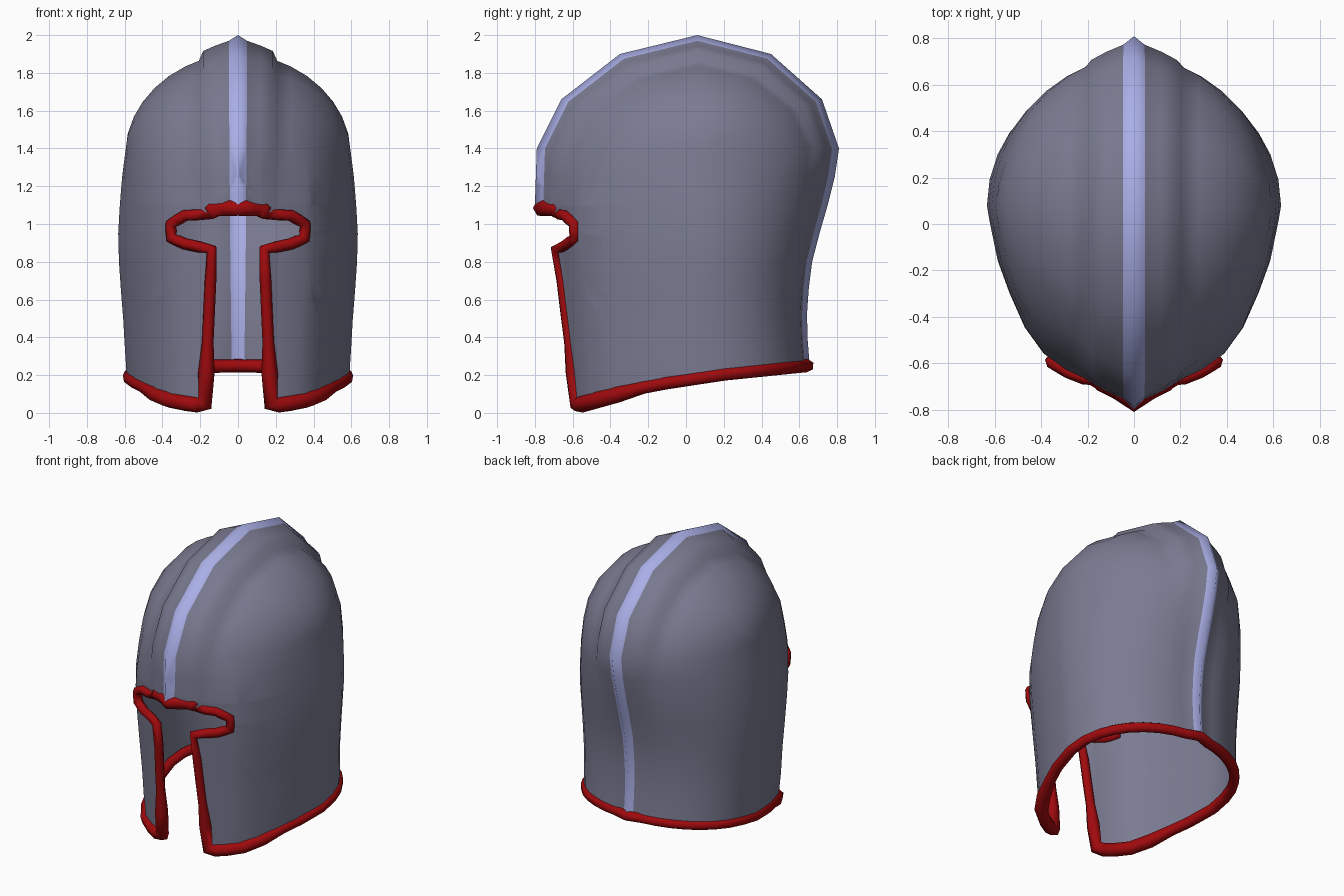
import bpy, bmesh, math
from mathutils import Vector

if "Cube" in bpy.data.objects:
    bpy.data.objects.remove(bpy.data.objects["Cube"])

YC = 0.08          # depth of the widest section
DOME_Z = 1.40      # height where walls become dome


def lerp(table, v):
    """Piecewise linear lookup in (key, value) pairs."""
    if v <= table[0][0]:
        return table[0][1]
    for (a, fa), (b, fb) in zip(table, table[1:]):
        if v <= b:
            return fa + (fb - fa) * (v - a) / (b - a)
    return table[-1][1]


def material(name, rgb):
    m = bpy.data.materials.new(name)
    m.diffuse_color = (*rgb, 1)
    m.use_nodes = True
    m.node_tree.nodes["Principled BSDF"].inputs["Base Color"].default_value = m.diffuse_color
    return m


steel = material("steel grey", (0.20, 0.20, 0.29))
pale = material("pale blue steel", (0.40, 0.43, 0.80))
red = material("dark red", (0.35, 0.003, 0.004))

# Profiles: half width, front and back centre line, bottom edge, centre ridge
WIDTH = [(0.12, 0.58), (0.25, 0.597), (0.4, 0.60), (0.65, 0.62), (0.9, 0.637), (1.2, 0.62), (1.4, 0.594)]
FRONT = [(0, -0.69), (0.88, -0.775), (1.1, -0.80), (1.4, -0.79)]
BACK = [(0.25, 0.655), (0.35, 0.645), (0.55, 0.64), (0.77, 0.66), (1.0, 0.72), (1.2, 0.78), (1.4, 0.81)]
HEM = [(-0.60, 0.035), (-0.2, 0.145), (0.2, 0.205), (0.65, 0.25)]
RIDGE = [(0, 1), (0.08, 0.95), (0.25, 0.89), (0.31, 0.86)]
CREST = [(0.3, 0.72), (1.1, 0.85), (1.4, 0.95)]
DOME = [(-0.66, 1.66), (-0.35, 1.90), (0.06, 2.0), (0.45, 1.90), (0.72, 1.66)]
FULL = [(0.3, 0.96), (0.9, 0.95), (1.4, 0.88), (1.95, 0.83)]
CHEEK = [(0, 0.89), (0.23, 0.87), (0.4, 0.84), (0.56, 0.775), (0.675, 0.70),
         (0.78, 0.56), (0.9, 0.34), (0.95, 0.22), (1, 0)]


def reach(t, z, back):
    """Fraction of the centre line depth at sideways fraction t."""
    k = min(1, max(0, (DOME_Z - z) / 1.1))
    c = math.sqrt(max(0, 1 - t * t))
    base = lerp(FULL, max(z, 0 if back else DOME_Z)) * c ** (1.1 - 0.23 * k)
    if not back:
        m = min(1, 3 * k)
        base = base * (1 - m) + lerp(CHEEK, t) * m
    return max(base, lerp(RIDGE, t)) if t < 0.32 else base


def wall_point(t, z, back):
    a = abs(t)
    y = YC + (lerp(BACK if back else FRONT, z) - YC) * reach(a, z, back)
    narrow = lerp(CREST, z) if a <= 0.0801 else 1
    return Vector((lerp(WIDTH, z) * t * narrow, y, z))


def lifted(t, z, back):
    """Wall point with the lower rows raised to the sloping hem."""
    if z < 0.8:
        p = wall_point(t, z, back)
        for _ in range(2):
            p = wall_point(t, z + lerp(HEM, p.y) * (1 - z / 0.8), back)
        return p
    return wall_point(t, z, back)


def dome_point(t, y, z):
    f = reach(abs(t), z, True)
    return Vector((lerp(WIDTH, DOME_Z) * t, YC + (y - YC) * f, DOME_Z + (z - DOME_Z) * f))


def front_at(x, z):
    return wall_point(x / lerp(WIDTH, z), z, False)


# Face opening outline: brow, eye, cheek slit (right half, then mirrored)
EYE = [(0, 1.085), (0.13, 1.08), (0.15, 1.052), (0.28, 1.045), (0.355, 1.0), (0.352, 0.925),
       (0.28, 0.895), (0.14, 0.865)]
JAW = (0.178, 0.05)
half = EYE + [(0.182, -0.2)]
opening = half + [(-x, z) for x, z in reversed(half[1:])]


def inside(x, z):
    hit = False
    for (x1, z1), (x2, z2) in zip(opening, opening[1:] + opening[:1]):
        if (z1 > z) != (z2 > z) and x < x1 + (x2 - x1) * (z - z1) / (z2 - z1):
            hit = not hit
    return hit


# Helmet shell: rows run from the front hem over the top to the back hem
side = [0.08, 0.2, 0.31, 0.35] + [math.sin(math.radians(a)) for a in (28, 38, 48, 58, 68, 79, 90)]
cols = [-t for t in reversed(side)] + [0] + side
levels = [0, 0.2, 0.4, 0.6, 0.8, 0.95, 1.1, 1.25, 1.4]
bm = bmesh.new()
rows = [[lifted(t, z, False) for t in cols] for z in levels]
rows += [[dome_point(t, y, z) for t in cols] for y, z in DOME]
rows += [[lifted(t, z, True) for t in cols] for z in reversed(levels)]
grid = [[bm.verts.new(p) for p in row] for row in rows]
mid = len(side)
for r0, r1 in zip(grid, grid[1:]):
    for i in range(len(cols) - 1):
        f = bm.faces.new((r0[i], r0[i + 1], r1[i + 1], r1[i]))
        f.material_index = 1 if i in (mid - 1, mid) else 0
bmesh.ops.remove_doubles(bm, verts=bm.verts, dist=0.0005)

# Cut the opening along its outline and remove the faces within it
for (x1, z1), (x2, z2) in zip(opening, opening[1:] + opening[:1]):
    faces = []
    for f in bm.faces:
        c = f.calc_center_median()
        if c.y < -0.3 and c.z < 1.25 and abs(c.x) < 0.5:
            faces.append(f)
    geom = faces + list({e for f in faces for e in f.edges}) + list({v for f in faces for v in f.verts})
    bmesh.ops.bisect_plane(bm, geom=geom, dist=0.0001, plane_co=(x1, 0, z1),
                           plane_no=Vector((z2 - z1, 0, x1 - x2)).normalized())
gone = []
for f in bm.faces:
    c = f.calc_center_median()
    if c.y < -0.3 and inside(c.x, c.z):
        gone.append(f)
bmesh.ops.delete(bm, geom=gone, context='FACES')
bmesh.ops.recalc_face_normals(bm, faces=bm.faces)
me = bpy.data.meshes.new("helmet_shell")
bm.to_mesh(me)
bm.free()
shell = bpy.data.objects.new("helmet_shell", me)
bpy.context.collection.objects.link(shell)
me.materials.append(steel)
me.materials.append(pale)

# Red trim: one closed tube round the opening and along the hem
path = []
corners = EYE + [JAW]
for (x1, z1), (x2, z2) in zip(corners, corners[1:]):
    n = 5 if z1 - z2 > 0.5 else 2
    path += [front_at(x1 + (x2 - x1) * i / n, z1 + (z2 - z1) * i / n) for i in range(n)]
path.append(front_at(*JAW))
path += [lifted(math.sin(math.radians(a)), 0, False) for a in (23, 30, 40, 50, 60, 70, 80, 90)]
path += [lifted(math.sin(math.radians(a)), 0, True) for a in (79, 68, 58, 48, 38, 28, 18, 9, 0)]
for p in path:
    if p.z > 1.05 and p.x < 0.2:     # keep the brow tucked behind the ridge
        p.y += 0.035
    elif p.z < 0.86:                 # set slit and hem slightly into the shell
        d = Vector((p.x, p.y - YC, 0)).normalized() * 0.012
        p -= d
path += [Vector((-p.x, p.y, p.z)) for p in reversed(path[1:-1])]
cu = bpy.data.curves.new("edge_trim", 'CURVE')
cu.dimensions = '3D'
cu.bevel_depth = 0.035
cu.bevel_resolution = 1
sp = cu.splines.new('POLY')
sp.points.add(len(path) - 1)
for q, p in zip(sp.points, path):
    q.co = (*p, 1)
    q.radius = 1.35 if p.z > 1.06 else 0.88 if p.z > 0.3 else 1.25 if p.y < -0.3 else 1
sp.use_cyclic_u = True
cu.materials.append(red)
trim = bpy.data.objects.new("edge_trim", cu)
bpy.context.collection.objects.link(trim)
bpy.context.view_layer.objects.active = trim
trim.select_set(True)
bpy.ops.object.convert(target='MESH')

# Smooth shading
for ob in (shell, trim):
    bpy.ops.object.select_all(action='DESELECT')
    ob.select_set(True)
    bpy.context.view_layer.objects.active = ob
    bpy.ops.object.shade_smooth_by_angle(angle=math.radians(100))
